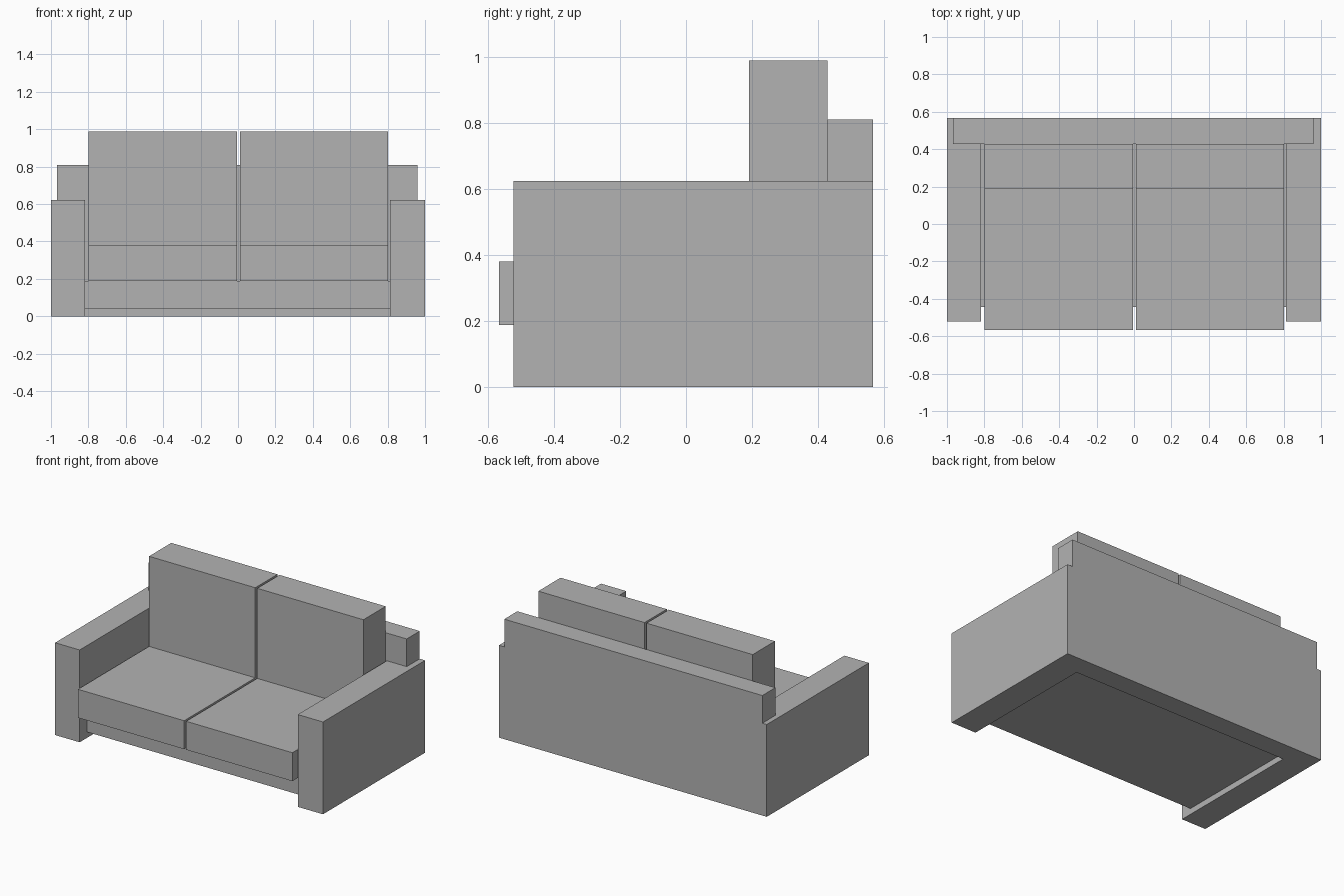
import bpy
import bmesh

cube = bpy.data.objects.get("Cube")
if cube:
    bpy.data.objects.remove(cube, do_unlink=True)

# Single upholstery colour
fabric = bpy.data.materials.new("grey_fabric")
fabric.use_nodes = True
colour = (0.45, 0.45, 0.45, 1)
fabric.diffuse_color = colour
bsdf = next(n for n in fabric.node_tree.nodes if n.type == "BSDF_PRINCIPLED")
bsdf.inputs["Base Color"].default_value = colour
bsdf.inputs["Roughness"].default_value = 0.8


def finish(name, bm):
    bmesh.ops.recalc_face_normals(bm, faces=bm.faces)
    mesh = bpy.data.meshes.new(name)
    bm.to_mesh(mesh)
    bm.free()
    mesh.materials.append(fabric)
    obj = bpy.data.objects.new(name, mesh)
    bpy.context.collection.objects.link(obj)
    return obj


def box(name, xs, ys, zs):
    bm = bmesh.new()
    bmesh.ops.create_cube(bm, size=1)
    for v in bm.verts:
        v.co = [span[c > 0] for span, c in zip((xs, ys, zs), v.co)]
    return finish(name, bm)


def raise_faces(bm, faces, height):
    new = bmesh.ops.extrude_face_region(bm, geom=faces)["geom"]
    for v in new:
        if isinstance(v, bmesh.types.BMVert):
            v.co.z = height
    return [f for f in new if isinstance(f, bmesh.types.BMFace)]


# Main dimensions
front, back_front, back = -0.522, 0.428, 0.567
arm_top, back_top = 0.623, 0.81
inner = (-0.817, 0.812)
shoulder = (-0.967, 0.96)
seat_bottom, seat_top = 0.188, 0.38

# Frame: U-shaped plan raised to arm height, then the backrest raised further
bm = bmesh.new()


def plan(points):
    verts = [bm.verts.new((x, y, 0)) for x, y in points]
    bm.faces.new(verts)


for outer, sh, inn in zip((-1, 1), shoulder, inner):
    plan([(inn, front), (outer, front), (outer, back), (sh, back),
          (sh, back_front), (inn, back_front)])
plan([(shoulder[0], back_front), (inner[0], back_front), (inner[1], back_front),
      (shoulder[1], back_front), (shoulder[1], back), (shoulder[0], back)])
bmesh.ops.remove_doubles(bm, verts=bm.verts, dist=0.0001)
bmesh.ops.recalc_face_normals(bm, faces=bm.faces)
tops = raise_faces(bm, list(bm.faces), arm_top)
# The extrusion drops the plan faces, so close the underside
bmesh.ops.holes_fill(bm, edges=[e for e in bm.edges if e.is_boundary], sides=0)
middle = [f for f in tops if abs(f.calc_center_median().x) < 0.2]
raise_faces(bm, middle, back_top)
finish("arms_and_back_frame", bm)

# Raised seat base between the arms
box("seat_base", inner, (-0.444, back_front), (0.04, seat_bottom))

# Two seat cushions and two back cushions
for side, xs in (("right", (-0.798, -0.005)), ("left", (0.01, 0.803))):
    box(side + "_seat_cushion", xs, (-0.567, back_front), (seat_bottom, seat_top))
    box(side + "_back_cushion", xs, (0.191, back_front), (seat_top, 0.988))
